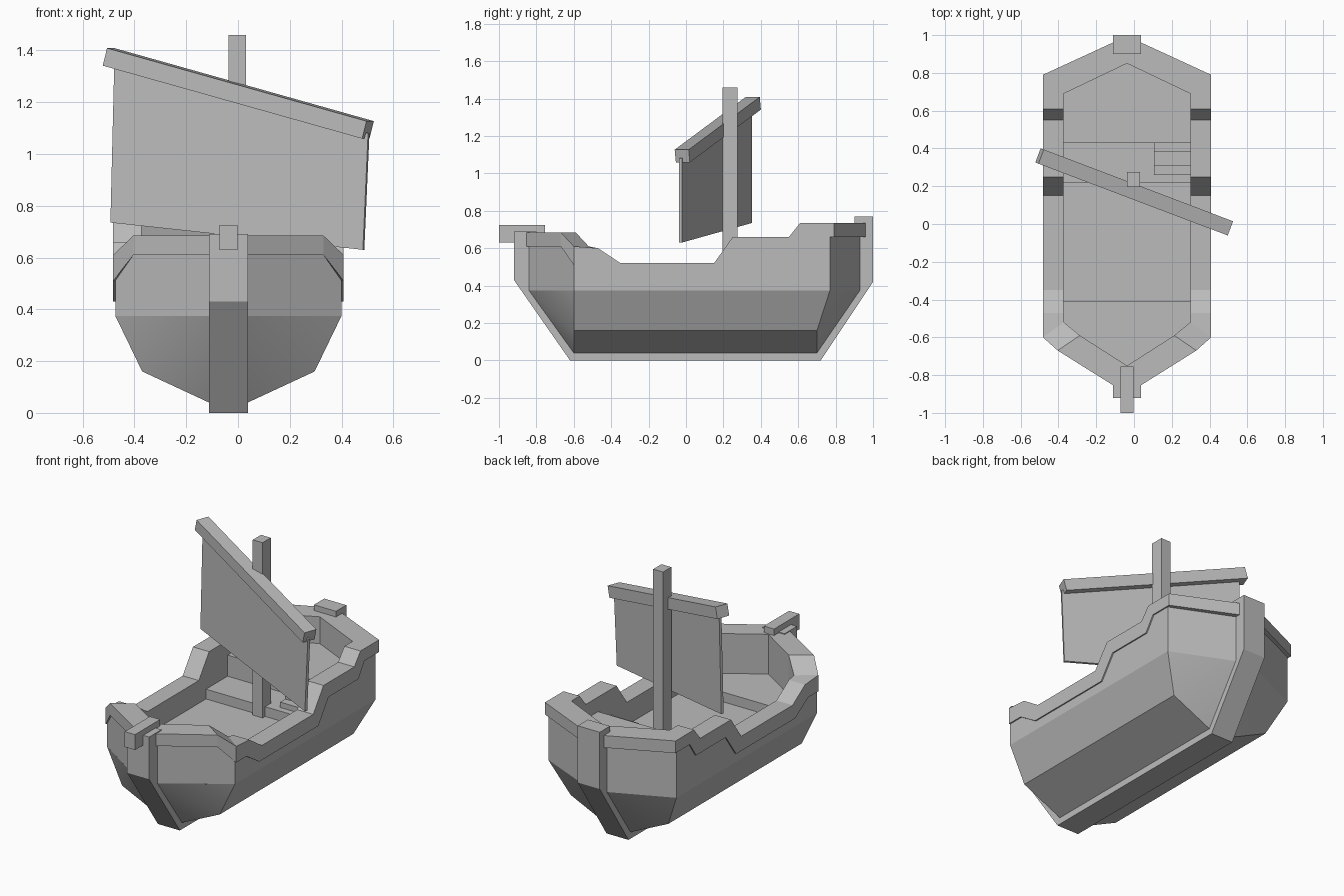
import bpy, bmesh
from math import radians
from mathutils import Vector, Matrix

cube = bpy.data.objects.get("Cube")
if cube:
    bpy.data.objects.remove(cube, do_unlink=True)

CX = -0.037  # centre line of the hull

grey = bpy.data.materials.new("plain grey")
grey.use_nodes = True
grey.diffuse_color = (0.5, 0.5, 0.5, 1)
grey.node_tree.nodes["Principled BSDF"].inputs["Base Color"].default_value = (0.5, 0.5, 0.5, 1)


def finish(name, bm, x=0.0, mirror=False, recalc=True):
    if recalc:
        bmesh.ops.recalc_face_normals(bm, faces=bm.faces)
    mesh = bpy.data.meshes.new(name)
    bm.to_mesh(mesh)
    bm.free()
    mesh.materials.append(grey)
    ob = bpy.data.objects.new(name, mesh)
    ob.location.x = x
    bpy.context.collection.objects.link(ob)
    if mirror:
        ob.modifiers.new("Mirror", "MIRROR")
    return ob


def extrude(name, points, vector, x=CX):
    """Solid made by pushing a flat outline along a vector."""
    bm = bmesh.new()
    face = bm.faces.new([bm.verts.new(p) for p in points])
    out = bmesh.ops.extrude_face_region(bm, geom=[face], use_keep_orig=True)
    moved = [v for v in out["geom"] if isinstance(v, bmesh.types.BMVert)]
    bmesh.ops.translate(bm, verts=moved, vec=vector)
    return finish(name, bm, x)


def box(name, low, high, x=0.0):
    low, high = Vector(low), Vector(high)
    bm = bmesh.new()
    bmesh.ops.create_cube(bm, size=1, matrix=Matrix.Translation((low + high) / 2)
                          @ Matrix.Diagonal((*(high - low), 1)))
    return finish(name, bm, x)


def deck(name, half, z0, z1):
    """Deck block from a half outline mirrored across the centre line."""
    outline = half + [(-x, y) for x, y in reversed(half) if x > 0]
    return extrude(name, [(x, y, z0) for x, y in outline], (0, 0, z1 - z0))


# Lower hull: bottom strake, bilge strake, and fanned bow and stern
bm = bmesh.new()
ends = []
for tip, corner, foot in ((-0.84, -0.6, -0.6), (0.93, 0.77, 0.7)):
    ends.append([bm.verts.new(p) for p in (
        (0.075, tip, 0.375), (0.437, corner, 0.375), (0.333, foot, 0.16), (0.075, foot, 0.04))])
for (t, b, c, k), flip in zip(ends, (False, True)):
    for tri in ((t, c, b), (t, k, c)):
        bm.faces.new(tri[::-1] if flip else tri)
for i in (1, 2):
    bm.faces.new((ends[0][i], ends[0][i + 1], ends[1][i + 1], ends[1][i]))
hull = finish("lower_hull", bm, CX, mirror=True, recalc=False)
bpy.context.view_layer.objects.active = hull
hull.select_set(True)
bpy.ops.object.shade_smooth_by_angle(angle=radians(30))
hull.select_set(False)

# Upper hull and rail: stations of (hull, rail outside, rail inside, shift below, bottom, top)
stations = [
    ((0.075, -0.84), (0, -0.9), (0, -0.75), 0, 0.61, 0.685),
    ((0.367, -0.646), (0.367, -0.67), (0.25, -0.59), 0, 0.61, 0.685),
    ((0.437, -0.6), (0.445, -0.6), (0.335, -0.52), 0, 0.51, 0.61),
]
for y, shift, low, high in ((-0.47, -0.03, 0.51, 0.6), (-0.35, -0.025, 0.43, 0.52),
                            (0.15, 0.05, 0.43, 0.52), (0.25, 0.05, 0.57, 0.66),
                            (0.55, 0.04, 0.57, 0.66), (0.61, 0.04, 0.66, 0.735)):
    stations.append(((0.437, y), (0.445, y), (0.335, y), shift, low, high))
stations += [
    ((0.437, 0.77), (0.445, 0.79), (0.335, 0.69), 0, 0.66, 0.735),
    ((0.075, 0.93), (0, 0.995), (0, 0.85), 0, 0.66, 0.735),
]
bm = bmesh.new()
rings = []
for (hx, hy), (ox, oy), (ix, iy), s, low, high in stations:
    rings.append([bm.verts.new(p) for p in (
        (hx, hy + s, 0.375), (hx, hy + s, low), (ox, oy + s, low),
        (ox, oy, high), (ix, iy, high), (ix, iy, 0.36))])
for a, b in zip(rings, rings[1:]):
    for i in range(5):
        bm.faces.new((a[i], b[i], b[i + 1], a[i + 1]))
finish("upper_hull_and_rail", bm, CX, mirror=True, recalc=False)

# Keel with stem and stern post
keel = [(-0.92, 0.69), (-0.92, 0.43), (-0.62, 0), (0.72, 0), (1, 0.42), (1, 0.77),
        (0.9, 0.77), (0.9, 0.45), (0.66, 0.08), (-0.57, 0.08), (-0.8, 0.45), (-0.8, 0.69)]
extrude("keel", [(-0.075, y, z) for y, z in keel], (0.15, 0, 0))
box("bowsprit", (-0.035, -1, 0.63), (0.035, -0.755, 0.725), CX)

# Decks
W = 0.34
bow = [(0, -0.77), (0.255, -0.6), (W, -0.525)]
stern = [(W, 0.69), (0, 0.86)]
deck("main_deck", bow + stern, 0.34, 0.38)
deck("bow_deck", bow + [(W, -0.41)], 0.36, 0.44)
deck("middle_deck", [(W, 0.22), (W, 0.5)], 0.36, 0.44)
deck("stern_deck", [(W, 0.43)] + stern, 0.36, 0.57)
for i, y in enumerate((0.26, 0.31, 0.38)):
    box(f"stair_{i + 1}", (0.105, y, 0.43), (0.3, 0.435, 0.473 + 0.032 * i))

# Mast, yard and sail
box("mast", (-0.036, 0.195, 0.36), (0.031, 0.275, 1.46))
left, right = Vector((-0.5, 0.36, 1.375)), Vector((0.502, -0.02, 1.093))
along = (right - left).normalized()
side = Vector((0, 0, 1)).cross(along).normalized()
up = along.cross(side)
corners = [left + side * a * 0.04 + up * b * 0.035
           for a, b in ((-1, -1), (1, -1), (1, 1), (-1, 1))]
extrude("yard", corners, right - left, 0)
sail = [Vector(p) for p in ((-0.475, 0.345, 1.35), (0.505, -0.03, 1.08),
                            (0.485, -0.03, 0.63), (-0.49, 0.345, 0.735))]
extrude("sail", [p - side * 0.008 for p in sail], side * 0.016, 0)
